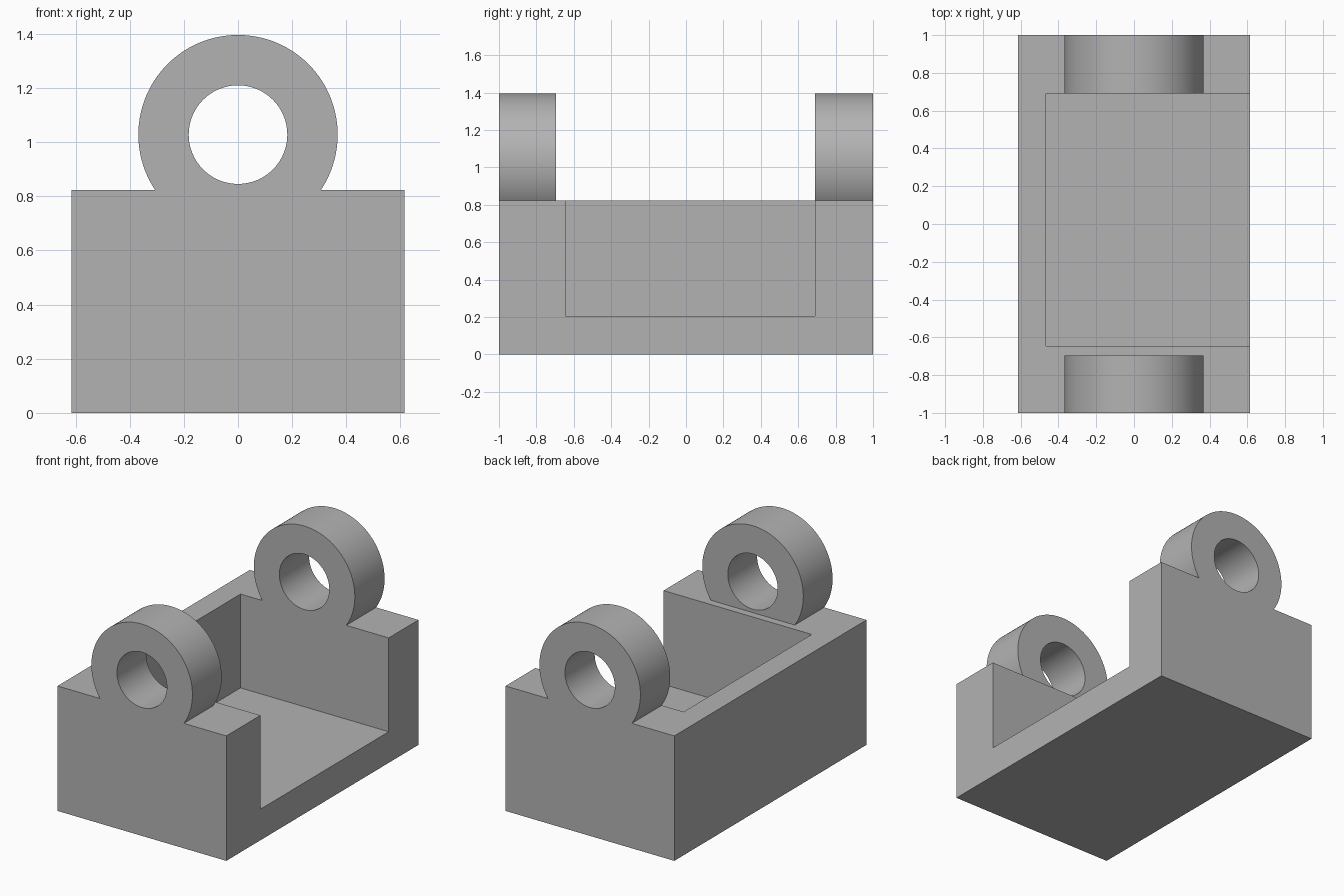
import bpy
import bmesh
import math

HALF_W, HALF_L, DECK = 0.615, 1.0, 0.823          # block half width, half length, top height
EYE_Z, EYE_R, BORE_R = 1.0275, 0.368, 0.182       # lug centre height and radii
LUG_FRONT, LUG_BACK = -0.695, 0.69                # inner faces of the two lugs
SEGMENTS = 96

cube = bpy.data.objects.get("Cube")
if cube:
    bpy.data.objects.remove(cube, do_unlink=True)

grey = bpy.data.materials.new("plain grey")
grey.use_nodes = True
colour = (0.45, 0.45, 0.45, 1)
grey.diffuse_color = colour
grey.node_tree.nodes["Principled BSDF"].inputs["Base Color"].default_value = colour


def arc(radius, start, end, steps):
    angles = [start + (end - start) * i / steps for i in range(steps + 1)]
    return [(radius * math.cos(a), EYE_Z + radius * math.sin(a)) for a in angles]


def add_object(name, bm):
    mesh = bpy.data.meshes.new(name)
    bm.to_mesh(mesh)
    bm.free()
    obj = bpy.data.objects.new(name, mesh)
    bpy.context.collection.objects.link(obj)
    mesh.materials.append(grey)
    return obj


def extrude_profile(name, loops, y0, y1):
    """Fill closed x-z loops (outline and holes) and extrude them along y."""
    bm = bmesh.new()
    for loop in loops:
        verts = [bm.verts.new((x, y0, z)) for x, z in loop]
        for a, b in zip(verts, verts[1:] + verts[:1]):
            bm.edges.new((a, b))
    bmesh.ops.triangle_fill(bm, use_beauty=True, edges=bm.edges[:])
    result = bmesh.ops.extrude_face_region(bm, geom=bm.faces[:])
    moved = [g for g in result["geom"] if isinstance(g, bmesh.types.BMVert)]
    bmesh.ops.translate(bm, vec=(0, y1 - y0, 0), verts=moved)
    bmesh.ops.recalc_face_normals(bm, faces=bm.faces[:])
    return add_object(name, bm)


def box(name, low, high):
    corners = [(low[0], low[2]), (high[0], low[2]), (high[0], high[2]), (low[0], high[2])]
    return extrude_profile(name, [corners], low[1], high[1])


# Block with the lug outline and bore running its full length
dip = math.asin((EYE_Z - DECK) / EYE_R)
outline = [(-HALF_W, 0), (HALF_W, 0), (HALF_W, DECK)]
outline += arc(EYE_R, -dip, math.pi + dip, SEGMENTS) + [(-HALF_W, DECK)]
bore = arc(BORE_R, 0, math.tau, SEGMENTS)[:-1]
body = extrude_profile("bracket_body", [outline, bore], -HALF_L, HALF_L)

# Clear the space between the lugs, then the pocket open to the left side
cutters = [
    box("lug_gap_cutter", (-1, LUG_FRONT, DECK), (1, LUG_BACK, 2)),
    box("pocket_cutter", (-0.465, -0.645, 0.205), (1, LUG_BACK, 2)),
]
bpy.context.view_layer.objects.active = body
for cutter in cutters:
    cut = body.modifiers.new(cutter.name, "BOOLEAN")
    cut.operation = "DIFFERENCE"
    cut.solver = "EXACT"
    cut.object = cutter
    bpy.ops.object.modifier_apply(modifier=cut.name)
    bpy.data.objects.remove(cutter, do_unlink=True)

# Merge coplanar faces
bm = bmesh.new()
bm.from_mesh(body.data)
bmesh.ops.remove_doubles(bm, verts=bm.verts[:], dist=0.0001)
bmesh.ops.dissolve_limit(bm, angle_limit=math.radians(0.5), verts=bm.verts[:], edges=bm.edges[:])
bm.to_mesh(body.data)
bm.free()

bpy.ops.object.select_all(action="DESELECT")
body.select_set(True)
bpy.ops.object.shade_smooth_by_angle(angle=math.radians(30))
